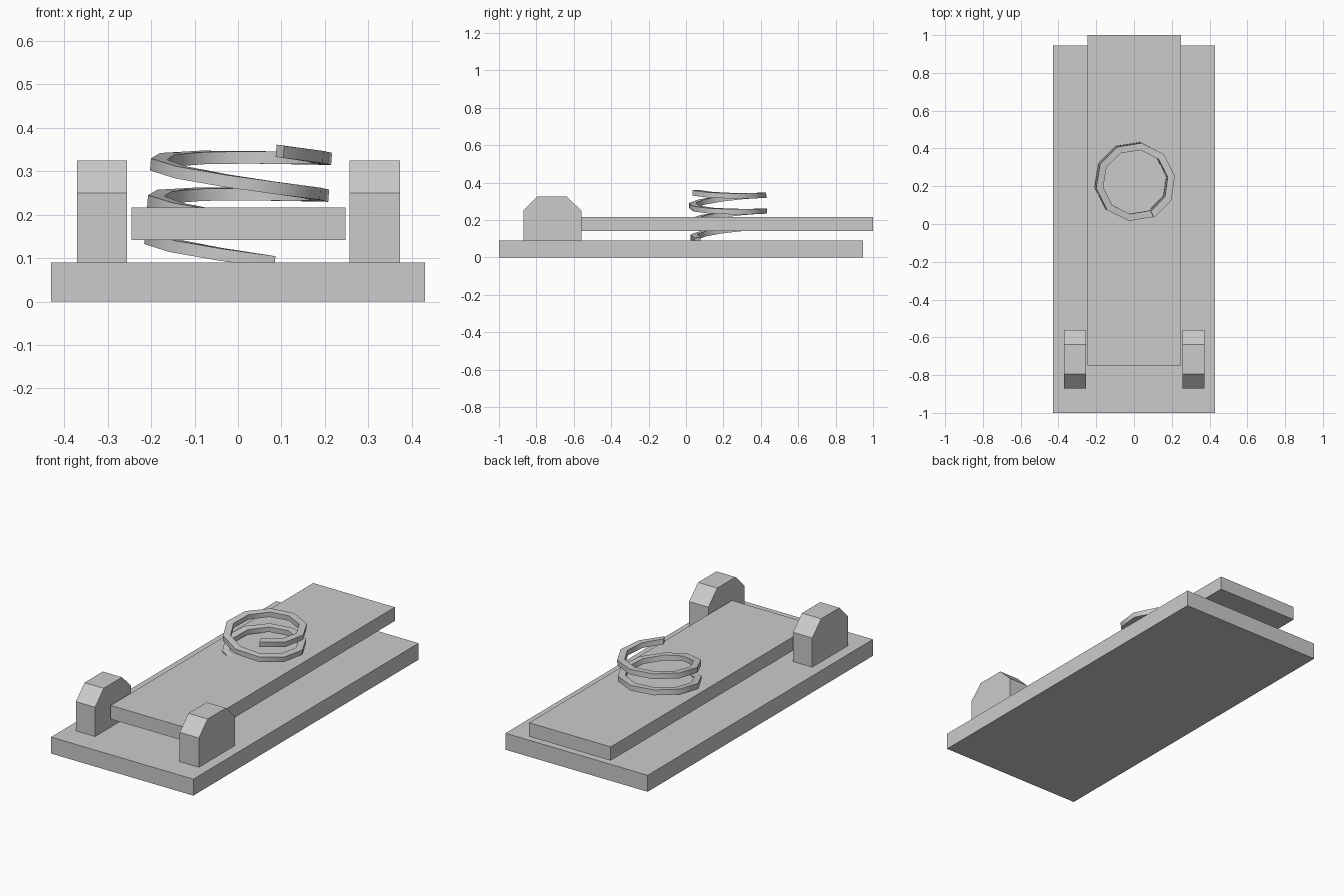
import bpy, bmesh, math
from mathutils import Matrix, Vector

cube = bpy.data.objects.get("Cube")
if cube:
    bpy.data.objects.remove(cube, do_unlink=True)

grey = bpy.data.materials.new("plain grey")
grey.use_nodes = True
COLOUR = (0.6, 0.6, 0.6, 1)
grey.diffuse_color = COLOUR
grey.node_tree.nodes["Principled BSDF"].inputs["Base Color"].default_value = COLOUR


def finish(bm, name):
    """Turn a bmesh into a grey object."""
    bmesh.ops.recalc_face_normals(bm, faces=bm.faces)
    mesh = bpy.data.meshes.new(name)
    bm.to_mesh(mesh)
    bm.free()
    mesh.materials.append(grey)
    obj = bpy.data.objects.new(name, mesh)
    bpy.context.collection.objects.link(obj)
    return obj


def extrude_x(name, profile, x0, x1):
    """Extrude a (y, z) profile from x0 to x1."""
    bm = bmesh.new()
    face = bm.faces.new([bm.verts.new((x0, y, z)) for y, z in profile])
    result = bmesh.ops.extrude_face_region(bm, geom=[face])
    verts = [v for v in result["geom"] if isinstance(v, bmesh.types.BMVert)]
    bmesh.ops.translate(bm, verts=verts, vec=(x1 - x0, 0, 0))
    return finish(bm, name)


def slab(name, x0, x1, y0, y1, z0, z1):
    return extrude_x(name, [(y0, z0), (y1, z0), (y1, z1), (y0, z1)], x0, x1)


# Base and the raised pedal plate
slab("base_plate", -0.43, 0.43, -1.0, 0.945, 0.0, 0.09)
slab("pedal_plate", -0.245, 0.248, -0.75, 1.0, 0.142, 0.217)

# Hinge brackets with chamfered tops
bracket = [(-0.87, 0.09), (-0.56, 0.09), (-0.56, 0.25),
           (-0.637, 0.325), (-0.795, 0.325), (-0.87, 0.25)]
extrude_x("left_bracket", bracket, 0.257, 0.373)
extrude_x("right_bracket", bracket, -0.371, -0.255)

# Coil spring: rectangular section swept clockwise, then tilted slightly
TURNS, SIDES, PITCH = 3, 10, 0.085
INNER, OUTER, HALF = 0.172, 0.21, 0.014
bm = bmesh.new()
rings = []
for i in range(TURNS * SIDES + 1):
    a = math.radians(-63) - 2 * math.pi * i / SIDES
    z = PITCH * (i / SIDES - TURNS / 2)
    rings.append([bm.verts.new((r * math.cos(a), r * math.sin(a), z + h))
                  for r, h in ((INNER, -HALF), (OUTER, -HALF),
                               (OUTER, HALF), (INNER, HALF))])
for lower, upper in zip(rings, rings[1:]):
    for k in range(4):
        n = (k + 1) % 4
        bm.faces.new((lower[k], lower[n], upper[n], upper[k]))
bm.faces.new(rings[0])
bm.faces.new(rings[-1])
tilt = Matrix.Rotation(math.radians(2.5), 4, 'X') @ Matrix.Rotation(math.radians(4.5), 4, 'Y')
bm.transform(Matrix.Translation(Vector((0, 0.226, 0.233))) @ tilt)
spring = finish(bm, "coil_spring")

bpy.ops.object.select_all(action='DESELECT')
spring.select_set(True)
bpy.context.view_layer.objects.active = spring
bpy.ops.object.shade_smooth_by_angle(angle=math.radians(45))
